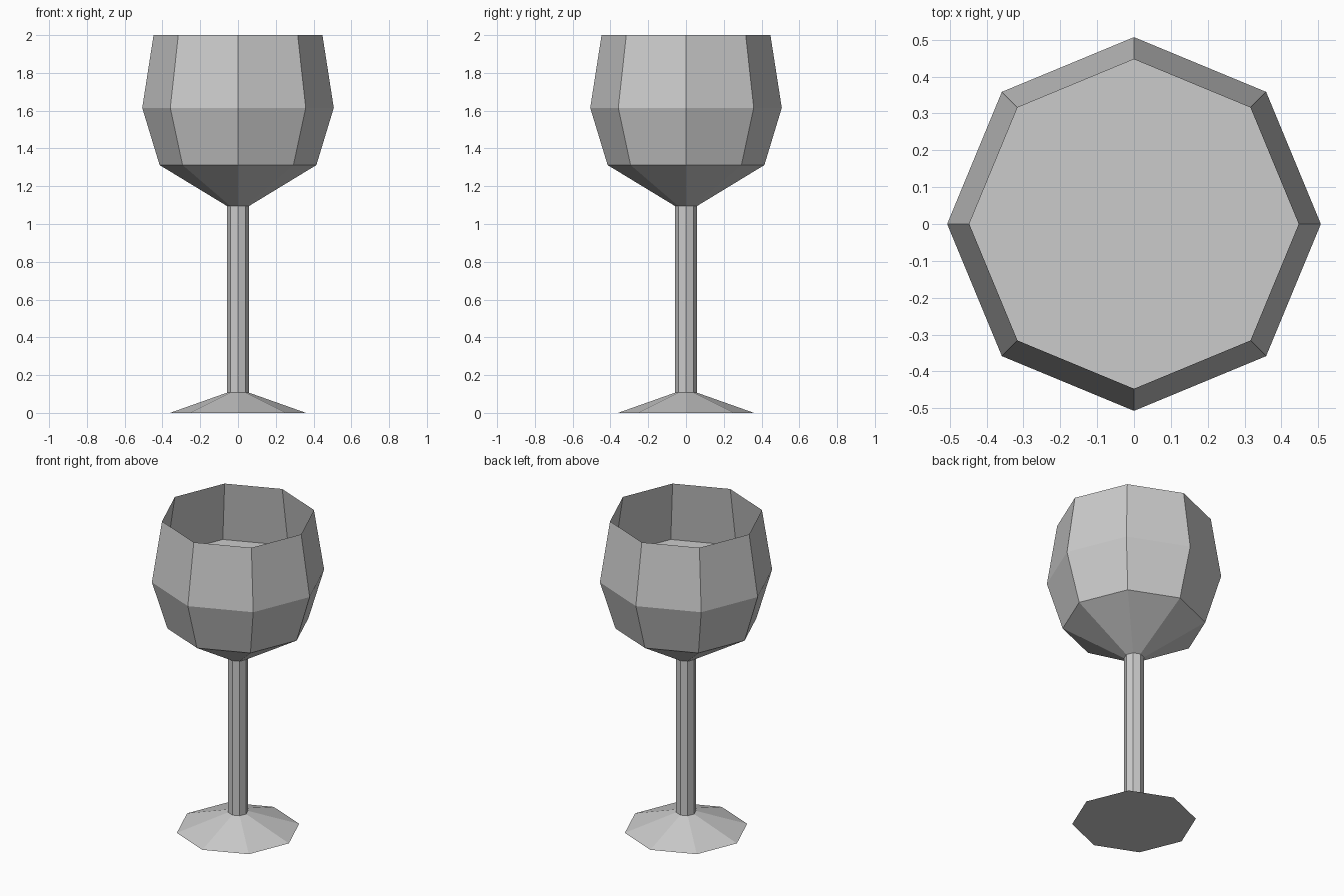
import bpy
import bmesh
from math import cos, sin, pi

SIDES = 8

cube = bpy.data.objects.get("Cube")
if cube:
    bpy.data.objects.remove(cube, do_unlink=True)

grey = bpy.data.materials.new("pale_grey")
grey.use_nodes = True
colour = (0.6, 0.6, 0.6, 1)
grey.diffuse_color = colour
grey.node_tree.nodes["Principled BSDF"].inputs["Base Color"].default_value = colour


def lathe(name, profile, cap_bottom=False, cap_ring=None):
    """Turn (radius, height) pairs into an eight-sided flat-shaded shell."""
    bm = bmesh.new()
    rings = []
    for r, z in profile:
        angles = [2 * pi * i / SIDES for i in range(SIDES)]
        rings.append([bm.verts.new((r * cos(a), r * sin(a), z)) for a in angles])
    for low, high in zip(rings, rings[1:]):
        for i in range(SIDES):
            j = (i + 1) % SIDES
            bm.faces.new((low[i], low[j], high[j], high[i]))
    if cap_bottom:
        bm.faces.new(rings[0][::-1])
    if cap_ring is not None:
        bm.faces.new(rings[cap_ring])
    mesh = bpy.data.meshes.new(name)
    bm.to_mesh(mesh)
    bm.free()
    mesh.materials.append(grey)
    obj = bpy.data.objects.new(name, mesh)
    bpy.context.collection.objects.link(obj)
    return obj


# Sloping foot with a closed underside
lathe("foot", [(0.36, 0), (0.058, 0.107)], cap_bottom=True)

# Slim stem
lathe("stem", [(0.058, 0.107), (0.058, 1.095)])

# Thin open bowl, filled level at its widest ring
lathe("bowl", [(0.058, 1.095), (0.415, 1.312), (0.507, 1.615), (0.447, 2)], cap_ring=2)
